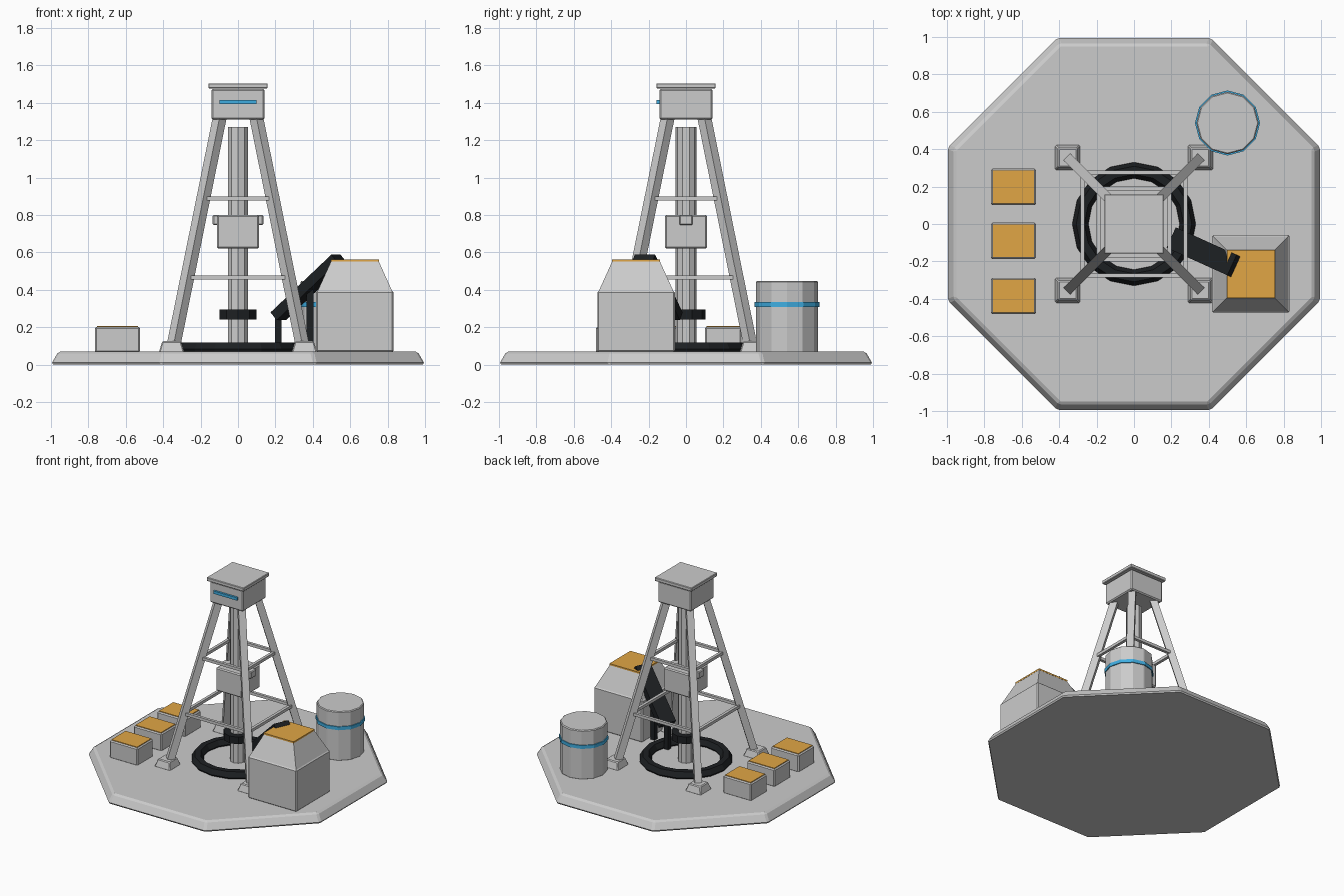
import bpy
from math import radians, pi
from mathutils import Vector, Matrix

if "Cube" in bpy.data.objects:
    bpy.data.objects.remove(bpy.data.objects["Cube"])


def material(name, rgb):
    m = bpy.data.materials.new(name)
    m.diffuse_color = (*rgb, 1)
    m.use_nodes = True
    m.node_tree.nodes["Principled BSDF"].inputs["Base Color"].default_value = m.diffuse_color
    return m


ORANGE = material("orange", (0.75, 0.38, 0.06))
BLUE = material("blue", (0.05, 0.42, 0.75))
BLACK = material("black", (0.012, 0.014, 0.016))


def finish(name, mat=None, bevel=0):
    ob = bpy.context.object
    ob.name = name
    if mat:
        ob.data.materials.append(mat)
    if bevel:
        b = ob.modifiers.new("bevel", 'BEVEL')
        b.width, b.segments = bevel, 1
    return ob


def box(name, center, size, mat=None, bevel=0):
    bpy.ops.mesh.primitive_cube_add(size=1)
    ob = finish(name, mat, bevel)
    ob.data.transform(Matrix.Translation(center) @ Matrix.Diagonal((*size, 1)))
    return ob


def frustum(name, x, y, z0, z1, half0, half1, bevel=0):
    """Square block that tapers from half0 at z0 to half1 at z1."""
    bpy.ops.mesh.primitive_cube_add(size=2)
    ob = finish(name, None, bevel)
    for v in ob.data.vertices:
        h, z = (half1, z1) if v.co.z > 0 else (half0, z0)
        v.co = (x + v.co.x * h, y + v.co.y * h, z)
    return ob


def cylinder(name, x, y, z0, z1, r, sides, mat=None, bevel=0, turn=0):
    bpy.ops.mesh.primitive_cylinder_add(vertices=sides, radius=r, depth=z1 - z0)
    ob = finish(name, mat, bevel)
    ob.data.transform(Matrix.Translation((x, y, (z0 + z1) / 2)) @ Matrix.Rotation(turn, 4, 'Z'))
    return ob


def beam(name, a, b, width, thick, mat=None, bevel=0):
    """Box between two points, width level, thick upright."""
    a, b = Vector(a), Vector(b)
    d = (b - a).normalized()
    side = Vector((0, 0, 1)).cross(d).normalized()
    rot = Matrix((side, d.cross(side), d)).transposed().to_4x4()
    ob = box(name, (0, 0, 0), (width, thick, (b - a).length), mat, bevel)
    ob.data.transform(Matrix.Translation((a + b) / 2) @ rot)
    return ob


# Octagonal pad with sloped rim
pad = cylinder("base_pad", 0, 0, 0, 0.07, 1.0824, 8, None, 0.012, pi / 8)
for v in pad.data.vertices:
    if v.co.z > 0.03:
        v.co.x *= 0.96
        v.co.y *= 0.96

# Tower legs and feet
LEG_LOW, LEG_TOP, Z_LOW, Z_TOP = 0.345, 0.098, 0.10, 1.32
for sx, tx in ((-1, "left"), (1, "right")):
    for sy, ty in ((-1, "front"), (1, "back")):
        frustum(f"foot_{ty}_{tx}", sx * 0.355, sy * 0.355, 0.065, 0.125, 0.068, 0.05, 0.006)
        beam(f"leg_{ty}_{tx}", (sx * LEG_LOW, sy * LEG_LOW, Z_LOW),
             (sx * LEG_TOP, sy * LEG_TOP, Z_TOP), 0.052, 0.052)

# Horizontal brace rings
for i, z in enumerate((0.465, 0.887)):
    h = LEG_LOW + (LEG_TOP - LEG_LOW) * (z - Z_LOW) / (Z_TOP - Z_LOW) + 0.005
    for s in (-1, 1):
        box(f"brace_x_{i}_{s}", (0, s * h, z), (2 * h, 0.022, 0.022))
        box(f"brace_y_{i}_{s}", (s * h, 0, z), (0.022, 2 * h, 0.022))

# Tower head
box("head_housing", (0, 0, 1.392), (0.285, 0.285, 0.165), None, 0.008)
box("head_roof", (0, 0, 1.49), (0.318, 0.318, 0.028), None, 0.004)
box("head_light_strip", (0, -0.146, 1.403), (0.2, 0.024, 0.022), BLUE)

# Drill column with carriage, collar and ground ring
cylinder("drill_column", 0, 0, 0.065, 1.27, 0.057, 10)
box("drill_carriage", (0, 0, 0.71), (0.225, 0.225, 0.18), None, 0.008)
box("carriage_lugs", (0, 0, 0.772), (0.27, 0.07, 0.054), None, 0.006)
cylinder("drill_collar", 0, 0, 0.24, 0.295, 0.105, 10, BLACK)
bpy.ops.mesh.primitive_torus_add(major_segments=16, minor_segments=6, major_radius=0.287,
                                 minor_radius=0.043, location=(0, 0, 0.082))
finish("ground_ring", BLACK)

# Ore hopper
HX, HY = 0.625, -0.267
box("hopper_body", (HX, HY, 0.23), (0.415, 0.415, 0.325), None, 0.008)
frustum("hopper_top", HX, HY, 0.385, 0.557, 0.203, 0.125)
box("hopper_lid", (HX, HY, 0.557), (0.258, 0.258, 0.012), ORANGE)

# Conveyor and its posts
beam("conveyor", (0.215, -0.08, 0.258), (0.54, -0.227, 0.567), 0.12, 0.055, BLACK)
box("conveyor_post_low", (0.215, -0.08, 0.16), (0.034, 0.034, 0.19), BLACK)
box("conveyor_post_high", (0.385, -0.157, 0.24), (0.036, 0.036, 0.35), BLACK)

# Storage tank
cylinder("tank", 0.5, 0.54, 0.065, 0.447, 0.167, 12, None, 0.006)
cylinder("tank_band", 0.5, 0.54, 0.308, 0.334, 0.174, 12, BLUE)

# Supply crates
for i, y in enumerate((0.198, -0.09, -0.385)):
    box(f"crate_{i}", (-0.645, y, 0.133), (0.24, 0.195, 0.138), None, 0.008)
    box(f"crate_lid_{i}", (-0.645, y, 0.201), (0.22, 0.175, 0.012), ORANGE)
